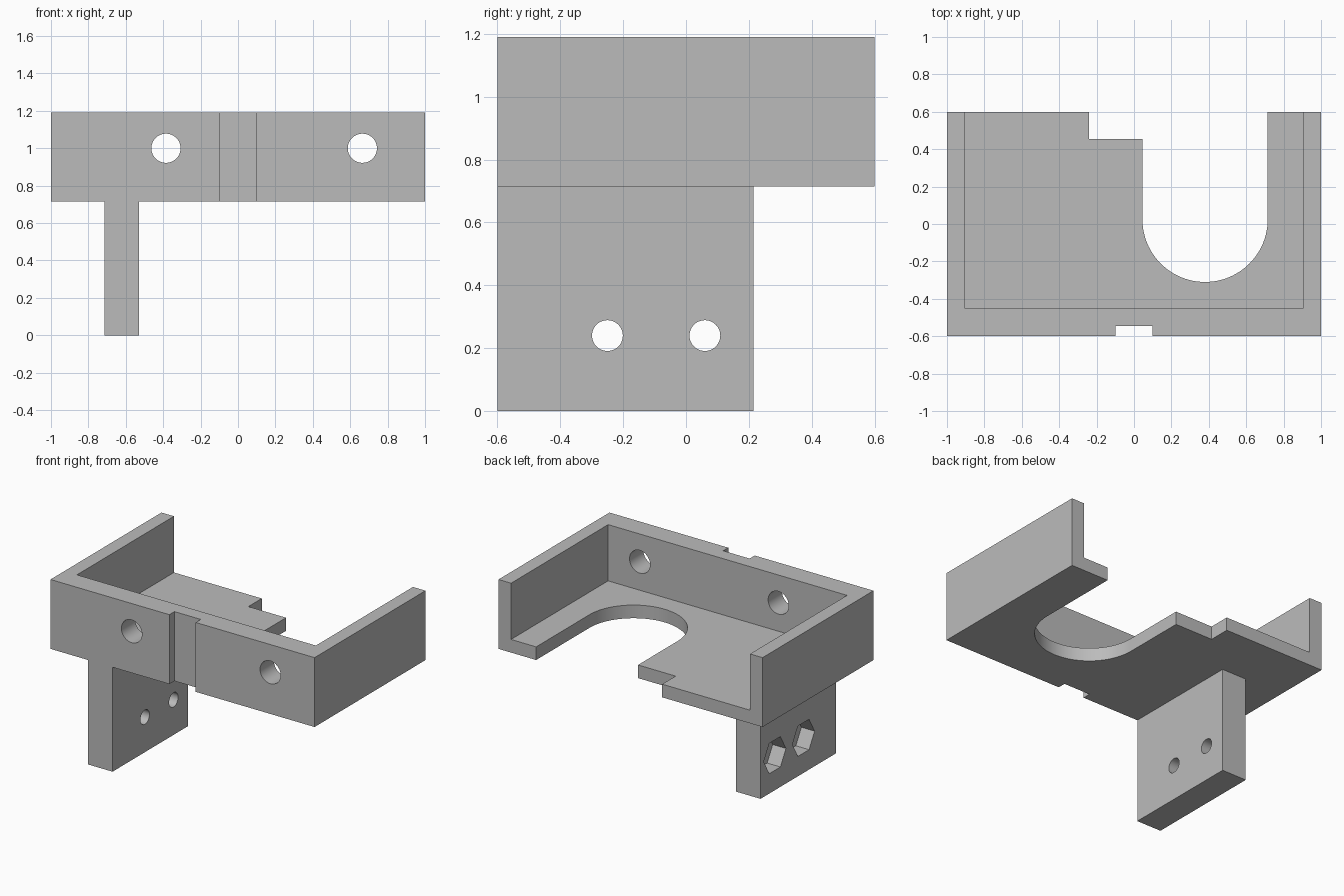
import bpy
import bmesh
from math import cos, sin, pi, radians
from mathutils import Vector

cube = bpy.data.objects.get("Cube")
if cube:
    bpy.data.objects.remove(cube)

gray = bpy.data.materials.new("matte_gray")
gray.use_nodes = True
gray.diffuse_color = (0.5, 0.5, 0.5, 1)
gray.node_tree.nodes["Principled BSDF"].inputs["Base Color"].default_value = (0.5, 0.5, 0.5, 1)


def arc(cx, cy, r, start=0, end=2 * pi, steps=48):
    """Points along an arc, without the end point."""
    angles = [start + (end - start) * i / steps for i in range(steps)]
    return [(cx + r * cos(a), cy + r * sin(a)) for a in angles]


def rect(a0, a1, b0, b1):
    return [(a0, b0), (a1, b0), (a1, b1), (a0, b1)]


def prism(name, outline, lo, hi, axis="z"):
    """Extrude a 2D outline between lo and hi along an axis."""
    place = {"x": lambda a, b, d: (d, a, b),
             "y": lambda a, b, d: (a, d, b),
             "z": lambda a, b, d: (a, b, d)}[axis]
    bm = bmesh.new()
    face = bm.faces.new([bm.verts.new(place(a, b, lo)) for a, b in outline])
    ext = bmesh.ops.extrude_face_region(bm, geom=[face])
    moved = [v for v in ext["geom"] if isinstance(v, bmesh.types.BMVert)]
    bmesh.ops.translate(bm, verts=moved, vec=Vector(place(0, 0, hi - lo)))
    bmesh.ops.recalc_face_normals(bm, faces=bm.faces)
    mesh = bpy.data.meshes.new(name)
    bm.to_mesh(mesh)
    bm.free()
    mesh.materials.append(gray)
    obj = bpy.data.objects.new(name, mesh)
    bpy.context.collection.objects.link(obj)
    return obj


def carve(obj, cutters):
    """Subtract every cutter, bake the result and discard the cutters."""
    for cutter in cutters:
        cutter.hide_render = True
        mod = obj.modifiers.new("cut", "BOOLEAN")
        mod.operation = "DIFFERENCE"
        mod.solver = "EXACT"
        mod.object = cutter
    deps = bpy.context.evaluated_depsgraph_get()
    baked = bpy.data.meshes.new_from_object(obj.evaluated_get(deps))
    obj.modifiers.clear()
    obj.data = baked
    for cutter in cutters:
        bpy.data.objects.remove(cutter)
    bpy.ops.object.select_all(action="DESELECT")
    obj.select_set(True)
    bpy.context.view_layer.objects.active = obj
    bpy.ops.object.shade_smooth_by_angle(angle=radians(30))


BOTTOM, FLOOR, TOP = 0.715, 0.805, 1.19

# Tray with three walls, open at the back and top
tray = prism("tray", rect(-1, 1, -0.6, 0.6), BOTTOM, TOP)
slot = [(0.715, 0.8), (0.045, 0.8)] + arc(0.38, 0.025, 0.335, pi, 2 * pi) + [(0.715, 0.025)]
cuts = [
    prism("cavity", rect(-0.905, 0.905, -0.45, 0.8), FLOOR, 1.5),
    prism("round_slot", slot, 0.5, 1.0),
    prism("back_notch", rect(-0.24, 0.2, 0.455, 0.8), 0.5, 1.0),
    prism("front_groove", rect(-0.1, 0.1, -0.8, -0.545), 0.5, 1.5),
]
for x in (-0.385, 0.665):
    cuts.append(prism("wall_hole", arc(x, 1.0, 0.078), -0.8, -0.3, "y"))
carve(tray, cuts)

# Mounting leg with bolt holes and hexagonal nut pockets
leg = prism("mounting_leg", rect(-0.715, -0.53, -0.6, 0.215), 0, BOTTOM)
cuts = []
for y in (-0.25, 0.06):
    cuts.append(prism("bolt_hole", arc(y, 0.24, 0.049), -1, 0, "x"))
    cuts.append(prism("nut_pocket", arc(y, 0.24, 0.12, steps=6), -1, -0.615, "x"))
carve(leg, cuts)
